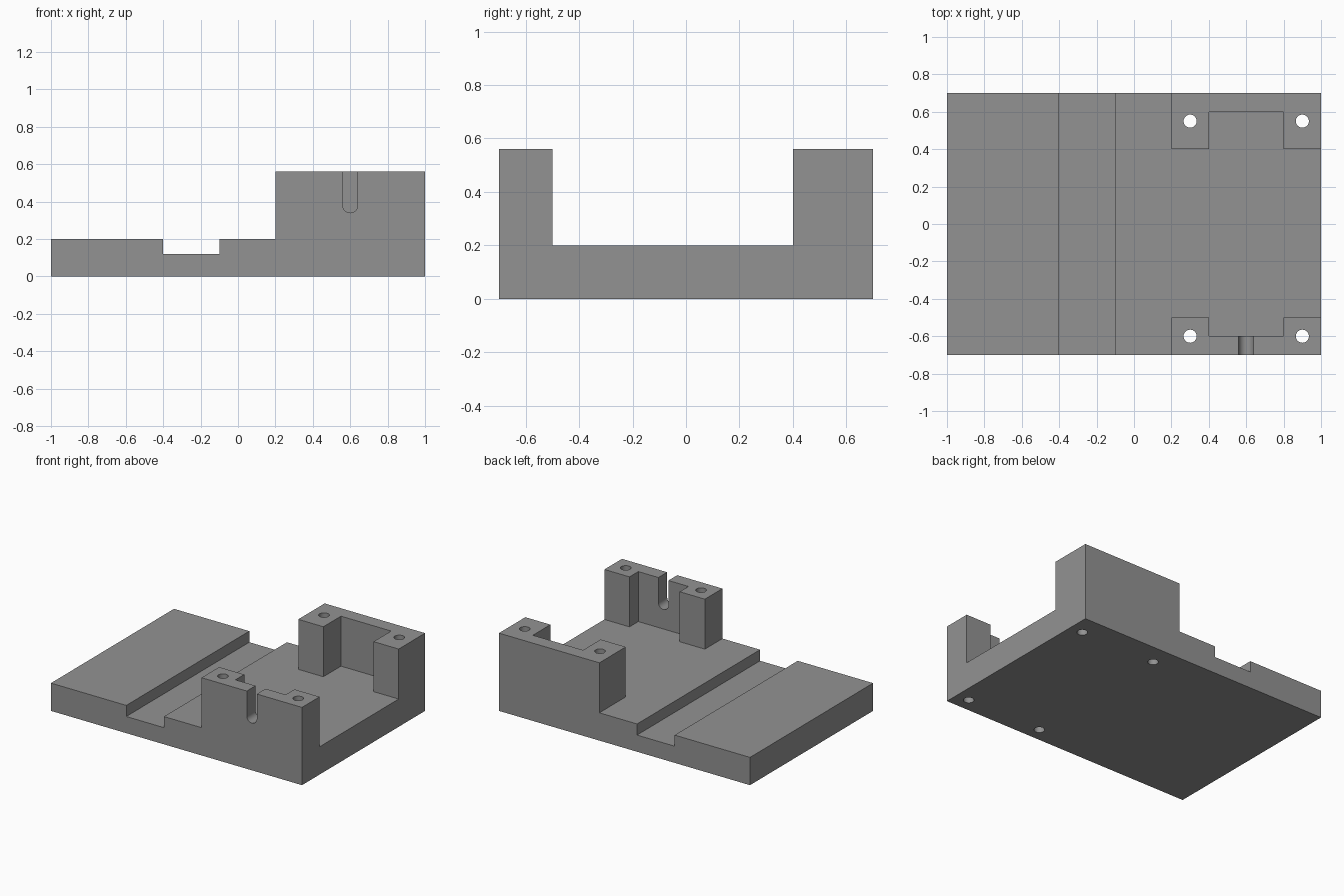
import bpy, bmesh, math
from mathutils import Vector

if "Cube" in bpy.data.objects:
    bpy.data.objects.remove(bpy.data.objects["Cube"])

grey = bpy.data.materials.new("mid grey")
grey.diffuse_color = (0.29, 0.29, 0.29, 1)
grey.use_nodes = True
grey.node_tree.nodes["Principled BSDF"].inputs["Base Color"].default_value = grey.diffuse_color


def prism(name, profile, extrude):
    """Solid made by sweeping a closed 3D profile along a vector."""
    bm = bmesh.new()
    face = bm.faces.new([bm.verts.new(p) for p in profile])
    swept = bmesh.ops.extrude_face_region(bm, geom=[face])["geom"]
    verts = [g for g in swept if isinstance(g, bmesh.types.BMVert)]
    bmesh.ops.translate(bm, verts=verts, vec=Vector(extrude))
    bmesh.ops.recalc_face_normals(bm, faces=bm.faces)
    mesh = bpy.data.meshes.new(name)
    bm.to_mesh(mesh)
    bm.free()
    obj = bpy.data.objects.new(name, mesh)
    bpy.context.collection.objects.link(obj)
    mesh.materials.append(grey)
    return obj


def arc(cx, cy, r, start, end, steps):
    return [(cx + r * math.cos(start + (end - start) * i / steps),
             cy + r * math.sin(start + (end - start) * i / steps))
            for i in range(steps + 1)]


# Full block with stepped side profile: plate, cross groove and tall end
side = [(-1, 0), (1, 0), (1, 0.56), (0.2, 0.56), (0.2, 0.2),
        (-0.1, 0.2), (-0.1, 0.12), (-0.4, 0.12), (-0.4, 0.2), (-1, 0.2)]
body = prism("bracket_body", [(x, -0.7, z) for x, z in side], (0, 1.4, 0))

# Pocket between the two walls, leaving a post at each wall end
pocket = [(0.1, -0.5), (0.4, -0.5), (0.4, -0.6), (0.8, -0.6), (0.8, -0.5), (1.1, -0.5),
          (1.1, 0.4), (0.8, 0.4), (0.8, 0.6), (0.4, 0.6), (0.4, 0.4), (0.1, 0.4)]
cutters = [prism("pocket_cutter", [(x, y, 0.2) for x, y in pocket], (0, 0, 0.6))]

# Round-bottomed cable slot through the front wall
slot = [(0.64, 0.7)] + arc(0.6, 0.38, 0.04, 0, -math.pi, 16) + [(0.56, 0.7)]
cutters.append(prism("slot_cutter", [(x, -0.8, z) for x, z in slot], (0, 0.3, 0)))

# Screw holes through the four posts
for x in (0.3, 0.9):
    for y in (-0.6, 0.55):
        ring = arc(x, y, 0.035, 0, math.tau, 32)[:-1]
        cutters.append(prism("hole_cutter", [(px, py, -0.1) for px, py in ring], (0, 0, 0.8)))

for cutter in cutters:
    mod = body.modifiers.new("cut", "BOOLEAN")
    mod.operation = "DIFFERENCE"
    mod.solver = "EXACT"
    mod.object = cutter

# Apply the cuts and remove the helpers
bpy.context.view_layer.objects.active = body
body.select_set(True)
for mod in list(body.modifiers):
    bpy.ops.object.modifier_apply(modifier=mod.name)
for cutter in cutters:
    bpy.data.objects.remove(cutter, do_unlink=True)

bpy.ops.object.select_all(action="DESELECT")
body.select_set(True)
bpy.ops.object.shade_smooth_by_angle(angle=math.radians(30))
